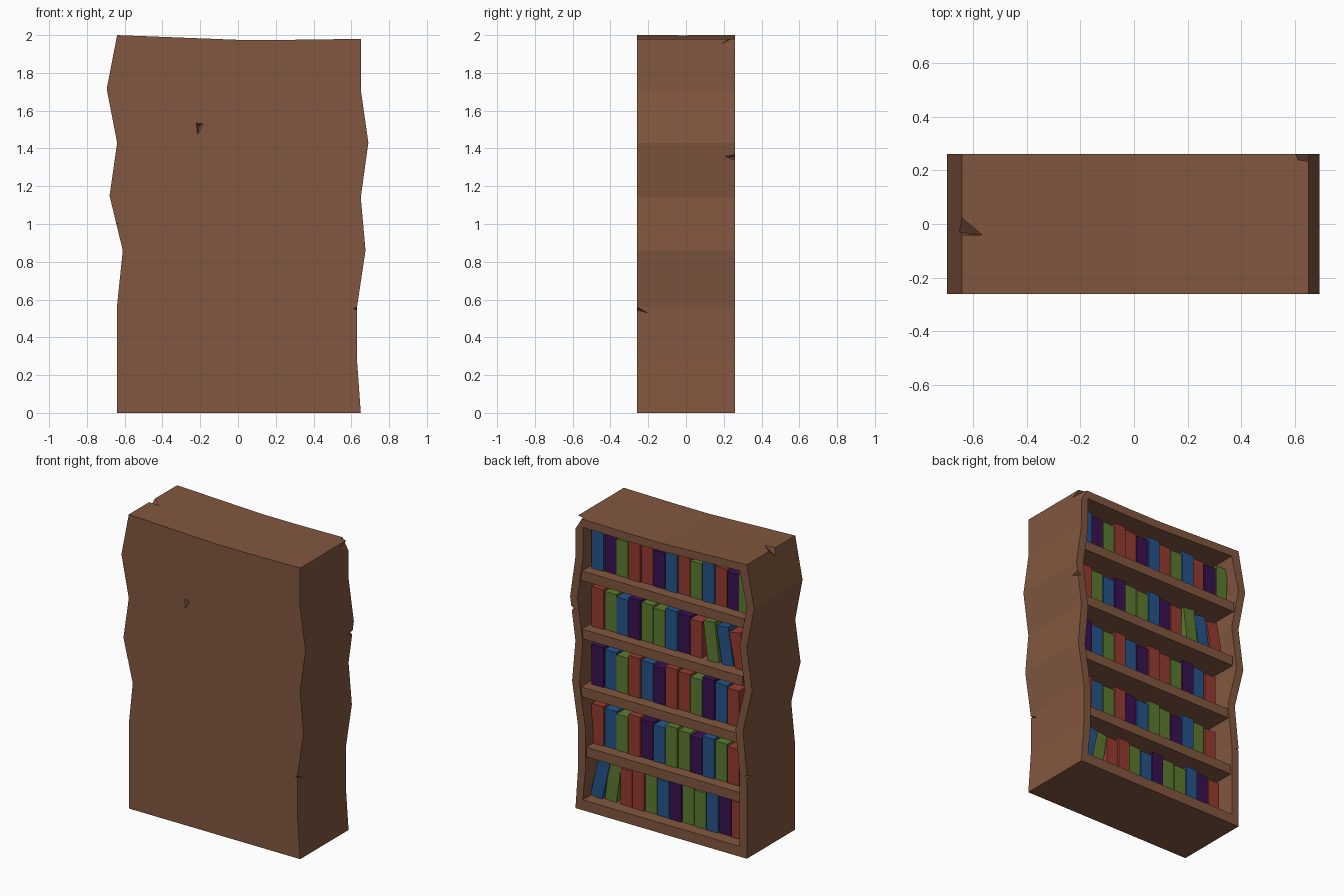
import bpy, bmesh, math
from mathutils import Vector, Matrix

if "Cube" in bpy.data.objects:
    bpy.data.objects.remove(bpy.data.objects["Cube"])


def material(name, rgb):
    m = bpy.data.materials.new(name)
    m.diffuse_color = (*rgb, 1)
    m.use_nodes = True
    m.node_tree.nodes["Principled BSDF"].inputs["Base Color"].default_value = m.diffuse_color
    return m


wood = material("brown_wood", (.223, .095, .050))
covers = {
    "r": material("red_cover", (.300, .045, .032)),
    "g": material("green_cover", (.109, .195, .030)),
    "b": material("blue_cover", (.018, .091, .254)),
    "p": material("purple_cover", (.042, .006, .084)),
}


def finish(name, bm, mats):
    bmesh.ops.recalc_face_normals(bm, faces=bm.faces)
    me = bpy.data.meshes.new(name)
    bm.to_mesh(me)
    bm.free()
    for m in mats:
        me.materials.append(m)
    ob = bpy.data.objects.new(name, me)
    bpy.context.collection.objects.link(ob)
    return ob


def add_box(bm, lo, hi, matrix=Matrix(), mat=0):
    lo, hi = Vector(lo), Vector(hi)
    size = hi - lo
    m = matrix @ Matrix.Translation((lo + hi) / 2) @ Matrix.Diagonal((*size, 1))
    verts = bmesh.ops.create_cube(bm, size=1, matrix=m)["verts"]
    for f in {f for v in verts for f in v.link_faces}:
        f.material_index = mat


# Case: wobbly outline, hollow and open toward +y
D, WALL, FLOOR, PANEL = .26, .055, .07, -.20
right = [(.65, 0), (.63, .28), (.63, .56), (.675, .86), (.65, 1.14),
         (.69, 1.43), (.65, 1.71), (.65, 1.98)]
top = [(.27, 1.975), (0, 1.975)]
left = [(-.64, 2.0), (-.695, 1.715), (-.64, 1.43), (-.68, 1.15),
        (-.61, .86), (-.64, .57), (-.64, 0)]
outline = right + top + left


def inset(p):
    x, z = p
    if abs(x) > .5:
        x -= math.copysign(WALL, x)
    if z > 1.9:
        z -= WALL
    return x, max(z, FLOOR)


inner = [inset(p) for p in outline]
bm = bmesh.new()
loops = [[bm.verts.new((x, y, z)) for x, z in pts]
         for pts, y in ((outline, -D), (outline, D), (inner, D), (inner, PANEL))]
bm.faces.new(loops[0])
bm.faces.new(loops[3])
n = len(outline)
for a, b in zip(loops, loops[1:]):
    for i in range(n):
        j = (i + 1) % n
        bm.faces.new((a[i], a[j], b[j], b[i]))
case = finish("case", bm, [wood])

# Chips knocked out of the faces and edges
chips = [
    # front panel
    [(-.228, -.275, 1.54), (-.178, -.275, 1.535), (-.218, -.275, 1.45), (-.205, -.225, 1.52)],
    # left edge, front
    [(-.70, -.28, 1.03), (-.70, -.28, .98), (-.70, -.17, 1.01), (-.62, -.28, 1.0)],
    # left edge, back
    [(-.68, .28, .58), (-.68, .28, .53), (-.66, .18, .55), (-.61, .28, .56)],
    # right edge, front
    [(.66, -.28, .585), (.66, -.28, .54), (.64, -.17, .515), (.605, -.28, .56)],
    # right edge, back
    [(.71, .28, 1.385), (.71, .28, 1.31), (.69, .19, 1.36), (.64, .28, 1.35)],
    # top right back corner
    [(.59, .27, 1.995), (.665, .27, 1.87), (.66, .16, 1.94), (.68, .30, 2.02)],
    # top left edge
    [(-.66, -.045, 2.02), (-.54, -.045, 2.01), (-.65, .055, 2.02), (-.65, -.03, 1.95)],
]
for k, pts in enumerate(chips):
    bm = bmesh.new()
    for p in pts:
        bm.verts.new(p)
    bmesh.ops.convex_hull(bm, input=bm.verts)
    cutter = finish("chip_cutter_%d" % k, bm, [wood])
    cutter.hide_render = True
    cutter.hide_viewport = True
    cut = case.modifiers.new("chip", "BOOLEAN")
    cut.operation = "DIFFERENCE"
    cut.solver = "EXACT"
    cut.object = cutter

# Shelves
tops = [1.62, 1.225, .83, .43]
ends = [(-.61, .62), (-.60, .62), (-.58, .635), (-.60, .595)]
for k, (z, (x0, x1)) in enumerate(zip(tops, ends)):
    bm = bmesh.new()
    add_box(bm, (x0, PANEL - .01, z - .065), (x1, .25, z))
    finish("shelf_%d" % (k + 1), bm, [wood])

# Books, listed from +x to -x; leaning ones as {slot: (degrees, shift)}
rows = [
    ("bpgrrpbrgbrpg", {}),
    ("rgbpggbprgbr", {9: (7, -.04), 10: (9, -.05), 11: (11, -.06)}),
    ("pbgrbprrgpbr", {}),
    ("rbgrpbggpbgr", {}),
    ("bgrrgbpggbpr", {0: (-13, .01), 1: (-8, 0)}),
]
STEP, WIDTH, HEIGHT = .0925, .087, .27
for k, ((letters, leans), z) in enumerate(zip(rows, tops + [FLOOR])):
    bm = bmesh.new()
    for i, c in enumerate(letters):
        lean, shift = leans.get(i, (0, -.03 if k == 4 else 0))
        h = HEIGHT - .012 * (i * 7 % 3)
        m = (Matrix.Translation((.54 - STEP * i + shift, 0, z))
             @ Matrix.Rotation(math.radians(lean), 4, "Y"))
        y = .18 - .004 * (i * 5 % 3)
        add_box(bm, (-WIDTH / 2, PANEL + .02, 0), (WIDTH / 2, y, h), m, "rgbp".index(c))
    finish("book_row_%d" % (k + 1), bm, [covers[c] for c in "rgbp"])
